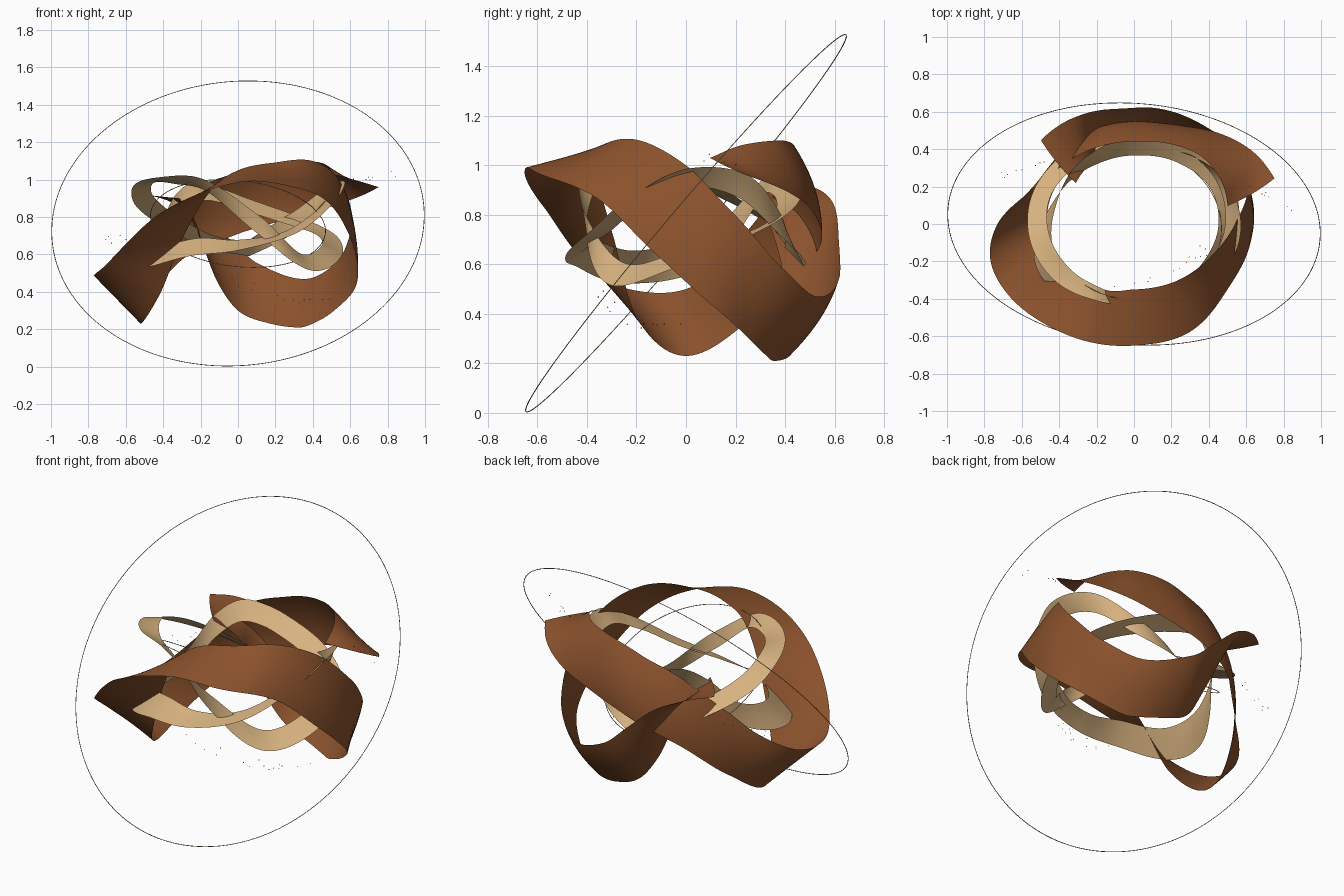
import bpy, bmesh, math, random
from mathutils import Vector

if "Cube" in bpy.data.objects:
    bpy.data.objects.remove(bpy.data.objects["Cube"])

CENTRE = 0.766


def material(name, rgb):
    m = bpy.data.materials.new(name)
    m.diffuse_color = (*rgb, 1)
    m.use_nodes = True
    m.node_tree.nodes["Principled BSDF"].inputs["Base Color"].default_value = m.diffuse_color
    return m


brown = material("saddle brown", (0.26, 0.085, 0.026))
cream = material("warm cream", (0.68, 0.445, 0.215))
gold = material("pale gold", (0.60, 0.42, 0.20))
orange = material("ember orange", (0.70, 0.16, 0.03))


def spline(keys, a):
    """Smooth interpolation through rows of (angle, values...)."""
    n = len(keys)
    i = 0
    while i < n - 2 and a > keys[i + 1][0]:
        i += 1
    h = keys[i + 1][0] - keys[i][0]
    t = (a - keys[i][0]) / h

    def slope(j, k):
        lo, hi = max(j - 1, 0), min(j + 1, n - 1)
        return (keys[hi][k] - keys[lo][k]) / (keys[hi][0] - keys[lo][0])

    out = []
    for k in range(1, len(keys[0])):
        p, q = keys[i][k], keys[i + 1][k]
        out.append((2*t**3 - 3*t**2 + 1) * p + (t**3 - 2*t**2 + t) * h * slope(i, k)
                   + (3*t**2 - 2*t**3) * q + (t**3 - t**2) * h * slope(i + 1, k))
    return out


def ribbon(name, edges, steps, across, bulge, mat):
    """Sheet between two edges; edges(t) gives two (degrees, radius, height)."""
    bm = bmesh.new()
    rows = []
    for s in range(steps + 1):
        e, f = edges(s / steps)
        steep = abs(e[2] - f[2]) / (math.hypot(e[1] - f[1], e[2] - f[2]) + 1e-6)
        row = []
        for c in range(across + 1):
            w = c / across
            a, r, z = (p + (q - p) * w for p, q in zip(e, f))
            r += bulge * steep * 4 * w * (1 - w)
            a = math.radians(a)
            row.append(bm.verts.new((r * math.cos(a), r * math.sin(a), z)))
        rows.append(row)
    for p, q in zip(rows, rows[1:]):
        for c in range(across):
            bm.faces.new((p[c], q[c], q[c + 1], p[c + 1])).smooth = True
    me = bpy.data.meshes.new(name)
    bm.to_mesh(me)
    bm.free()
    me.materials.append(mat)
    ob = bpy.data.objects.new(name, me)
    bpy.context.collection.objects.link(ob)
    return ob


# Wide outer ribbon: two edges as (angle, radius, height)
EDGE_A = [(18, .79, .96), (30, .75, .91), (45, .675, .85), (60, .60, .80), (75, .56, .755),
          (90, .55, .71), (120, .55, .59), (150, .53, .38), (180, .52, .23),
          (205, .465, .38), (225, .41, .70), (250, .38, .96), (270, .35, 1.05),
          (300, .37, 1.09), (335, .44, 1.10), (360, .54, 1.0), (378, .64, .80),
          (395, .67, .59), (415, .645, .47), (440, .63, .55), (455, .62, .69),
          (470, .64, .83), (485, .66, .90), (498, .67, .92)]
EDGE_B = [(11, .51, 1.03), (25, .52, 1.08), (45, .51, 1.10), (60, .48, 1.095),
          (75, .455, 1.075), (90, .44, 1.04), (120, .46, .95), (150, .52, .75),
          (165, .60, .61), (180, .73, .50), (193, .79, .49), (206, .78, .55),
          (235, .70, .83), (270, .65, .985), (297, .65, .96), (325, .61, .86),
          (350, .63, .63), (370, .64, .43), (387, .57, .295), (398, .52, .235),
          (407, .485, .21), (430, .45, .235), (450, .43, .30), (465, .42, .45),
          (475, .42, .62), (485, .40, .78), (505, .38, .90)]


def outer_edges(t):
    a, b = 18 + 480 * t, 11 + 494 * t
    return (a, *spline(EDGE_A, a)), (b, *spline(EDGE_B, b))


ribbon("outer_ribbon", outer_edges, 260, 10, 0.03, brown)

# Narrow inner ribbon: angle, mid radius, mid height, section tilt, width
INNER = [(83, .44, .63, -45, .11), (110, .45, .67, -38, .11), (140, .49, .785, -32, .11),
         (165, .52, .89, -28, .11), (188, .51, .975, -8, .11), (215, .47, .995, 18, .11),
         (245, .42, .97, 45, .10), (285, .42, .76, 85, .10), (323, .455, .56, 130, .12),
         (360, .505, .63, 152, .12), (385, .51, .71, 178, .12), (414, .46, .79, 200, .12),
         (443, .42, .865, 213, .12), (465, .41, .92, 225, .12), (483, .41, .935, 238, .12),
         (500, .42, .86, 253, .12), (526, .44, .67, 280, .13), (563, .51, .59, 312, .18),
         (600, .455, .64, 320, .15), (630, .435, .65, 332, .12), (668, .46, .72, 357, .11),
         (700, .51, .87, 385, .11), (720, .53, .95, 400, .11), (745, .52, .92, 425, .11),
         (770, .48, .78, 455, .11), (803, .44, .63, 495, .11)]


def inner_edges(t):
    a = 83 + 720 * t
    r, z, tilt, w = spline(INNER, a)
    dr = math.cos(math.radians(tilt)) * w / 2
    dz = math.sin(math.radians(tilt)) * w / 2
    return (a, r - dr, z - dz), (a, r + dr, z + dz)


ribbon("inner_ribbon", inner_edges, 320, 4, 0.0, cream)


# Hair-thin tilted orbit rings
def orbit(name, radius, normal):
    bpy.ops.mesh.primitive_torus_add(major_radius=radius, minor_radius=0.002,
                                     major_segments=160, minor_segments=6)
    ob = bpy.context.object
    ob.name = name
    ob.location = (0, 0, CENTRE)
    ob.rotation_mode = 'QUATERNION'
    ob.rotation_quaternion = Vector((0, 0, 1)).rotation_difference(Vector(normal).normalized())
    ob.data.materials.append(gold)
    ob.data.polygons.foreach_set("use_smooth", [True] * len(ob.data.polygons))


orbit("outer_orbit", 0.998, (-0.066, -0.76, 0.645))
orbit("inner_orbit", 0.47, (0.10, 0.49, 0.866))

# Tiny sparks drifting along loose arcs
random.seed(4)
bm = bmesh.new()
arcs = [((-.72, .25, .66), (-.45, .33, .74)), ((.60, .22, 1.0), (.84, .06, 1.03)),
        ((-.1, -.36, .48), (.3, -.2, .36)), ((.3, -.2, .36), (.55, 0, .36))]
for start, end in arcs:
    for _ in range(8):
        p = Vector(start).lerp(Vector(end), random.random())
        p += Vector([random.uniform(-.025, .025) for _ in range(3)])
        made = bmesh.ops.create_icosphere(bm, subdivisions=1, radius=0.003)
        bmesh.ops.translate(bm, verts=made["verts"], vec=p)
me = bpy.data.meshes.new("sparks")
bm.to_mesh(me)
bm.free()
me.materials.append(orange)
bpy.context.collection.objects.link(bpy.data.objects.new("sparks", me))
